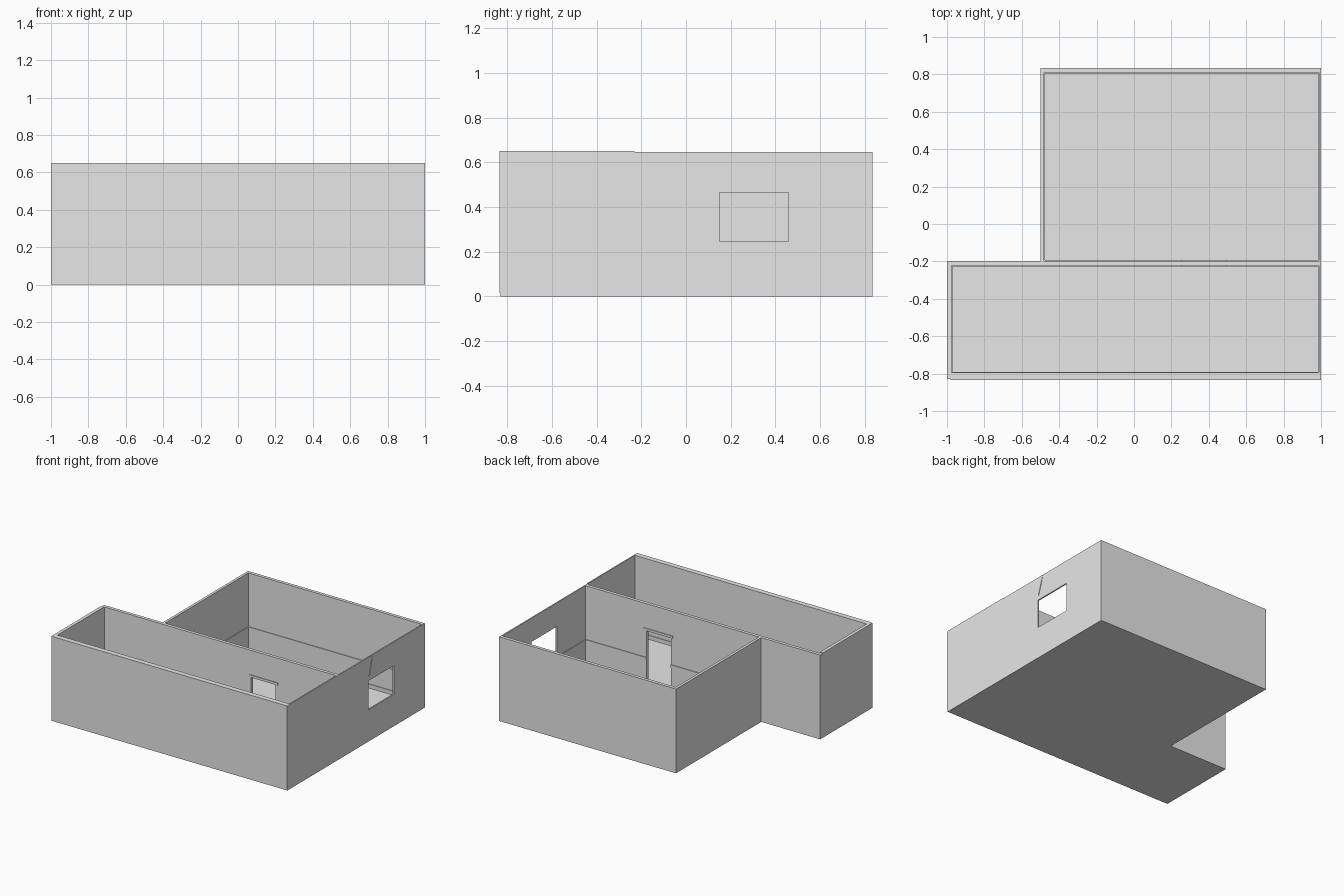
import bpy, bmesh

if "Cube" in bpy.data.objects:
    bpy.data.objects.remove(bpy.data.objects["Cube"], do_unlink=True)

grey = bpy.data.materials.new("plain_grey")
grey.use_nodes = True
grey.diffuse_color = (0.8, 0.8, 0.8, 1)
for node in grey.node_tree.nodes:
    if node.type == "BSDF_PRINCIPLED":
        node.inputs["Base Color"].default_value = (0.8, 0.8, 0.8, 1)


def extrude(name, points, offset):
    """Solid made by extruding a flat outline along an offset."""
    mesh = bpy.data.meshes.new(name)
    bm = bmesh.new()
    face = bm.faces.new([bm.verts.new(p) for p in points])
    ext = bmesh.ops.extrude_face_region(bm, geom=[face], use_keep_orig=True)
    moved = [g for g in ext["geom"] if isinstance(g, bmesh.types.BMVert)]
    bmesh.ops.translate(bm, verts=moved, vec=offset)
    bmesh.ops.recalc_face_normals(bm, faces=bm.faces)
    bm.to_mesh(mesh)
    bm.free()
    obj = bpy.data.objects.new(name, mesh)
    bpy.context.collection.objects.link(obj)
    mesh.materials.append(grey)
    return obj


def box(name, x, y, z):
    outline = [(x[0], y[0], z[0]), (x[1], y[0], z[0]),
               (x[1], y[1], z[0]), (x[0], y[1], z[0])]
    return extrude(name, outline, (0, 0, z[1] - z[0]))


def cut(target, cutter):
    cutter.hide_render = True
    mod = target.modifiers.new("cut", "BOOLEAN")
    mod.operation = "DIFFERENCE"
    mod.solver = "EXACT"
    mod.object = cutter
    bpy.context.view_layer.objects.active = target
    bpy.ops.object.modifier_apply(modifier=mod.name)
    bpy.data.objects.remove(cutter, do_unlink=True)


FLOOR, TOP = 0.04, 0.65
DOOR = (0.265, 0.475)
DOOR_TOP = 0.44
FRONT_ROOM = ((-0.975, 0.99), (-0.795, -0.222))
BACK_ROOM = ((-0.48, 0.99), (-0.197, 0.81))

# L-shaped shell with a floor
plan = [(-1, -0.835), (1, -0.835), (1, 0.835),
        (-0.5, 0.835), (-0.5, -0.197), (-1, -0.197)]
shell = extrude("walls_and_floor", [(x, y, 0) for x, y in plan], (0, 0, TOP))

# Rooms, with the back walls trimmed slightly lower
for room in (FRONT_ROOM, BACK_ROOM):
    cut(shell, box("room_cutter", *room, (FLOOR, 1)))
cut(shell, box("rim_cutter", (-2, 2), (-0.23, 2), (TOP - 0.004, 1)))

# Recessed border at the left and bottom of the front wall
cut(shell, box("border_cutter", (-2, -0.98), (-2, -0.83), (-1, 1)))
cut(shell, box("border_cutter", (-2, 2), (-2, -0.83), (-1, 0.015)))

# Doorway, window and a narrow groove above the window
cut(shell, box("door_cutter", DOOR, (-0.3, -0.1), (FLOOR, DOOR_TOP)))
cut(shell, box("window_cutter", (0.9, 1.1), (0.15, 0.46), (0.245, 0.465)))
groove = [(0.995, 0.205, 0.655), (0.995, 0.152, 0.5), (0.995, 0.167, 0.5)]
cut(shell, extrude("groove_cutter", groove, (0.1, 0, 0)))


def wall_strip(name, room, z, depth, door_side):
    """Thin strips round a room, broken at the doorway."""
    (x0, x1), (y0, y1) = room
    box(name + "_left", (x0, x0 + depth), (y0, y1), z)
    box(name + "_right", (x1 - depth, x1), (y0, y1), z)
    sides = {"front": (y0, y0 + depth), "back": (y1 - depth, y1)}
    for side, y in sides.items():
        if side == door_side:
            box(name + "_" + side + "_a", (x0, DOOR[0]), y, z)
            box(name + "_" + side + "_b", (DOOR[1], x1), y, z)
        else:
            box(name + "_" + side, (x0, x1), y, z)


# Skirting and wall rails
for label, room, door_side in (("front_room", FRONT_ROOM, "back"),
                               ("back_room", BACK_ROOM, "front")):
    wall_strip(label + "_skirting", room, (FLOOR, 0.07), 0.005, door_side)
    wall_strip(label + "_rail", room, (0.215, 0.235), 0.005, door_side)

# Door head trim on both faces of the partition
for label, y in (("front", (-0.227, -0.222)), ("back", (-0.197, -0.192))):
    box("door_head_" + label, (DOOR[0] - 0.015, DOOR[1] + 0.02), y,
        (DOOR_TOP, DOOR_TOP + 0.018))
